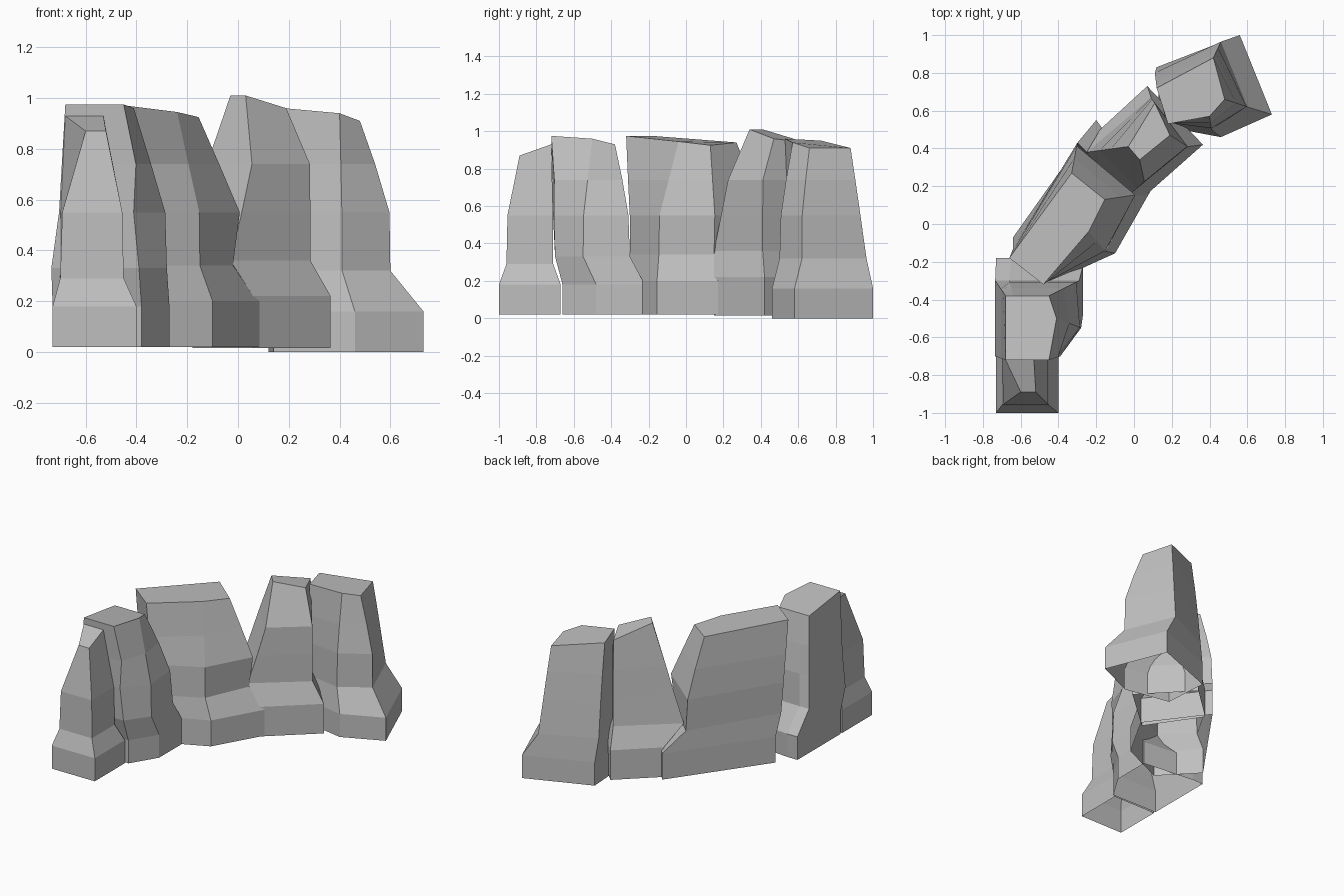
import bpy, bmesh
from mathutils import Vector

stone = bpy.data.materials.new("grey_stone")
stone.diffuse_color = (0.52, 0.52, 0.52, 1)


def rock(name, foot, waist, crown, z_base, z_foot, z_waist, bulge, nudge=()):
    """Open-bottomed faceted column: plinth, sloped shoulder, waist, tapering crown."""
    n = len(foot)
    foot = [Vector((x, y, z_base)) for x, y in foot]
    ledge = [Vector((p.x, p.y, z_foot)) for p in foot]
    waist = [Vector((x, y, z_waist)) for x, y in waist]
    crown = [Vector(p) for p in crown]
    rings = [foot, ledge, waist]
    # rings between waist and crown: height, how far each corner has moved in
    for z, *t in bulge:
        if len(t) == 1:
            t = t * n
        rings.append([Vector((*w.lerp(c, k).xy, z))
                      for w, c, k in zip(waist, crown, t)])
    rings.append(crown)
    # single corners pushed sideways: ring, corner, dx, dy
    for r, c, dx, dy in nudge:
        rings[r][c] += Vector((dx, dy, 0))

    bm = bmesh.new()
    loops = [[bm.verts.new(p) for p in ring] for ring in rings]
    for a, b in zip(loops, loops[1:]):
        for i in range(n):
            j = (i + 1) % n
            bm.faces.new((a[i], a[j], b[j], b[i]))
    bm.faces.new(loops[-1])
    mesh = bpy.data.meshes.new(name)
    bm.to_mesh(mesh)
    bm.free()
    mesh.materials.append(stone)
    bpy.context.collection.objects.link(bpy.data.objects.new(name, mesh))


# Small front spire
rock("front_rock",
     [(-.73, -1), (-.40, -1), (-.40, -.67), (-.73, -.67)],
     [(-.70, -.96), (-.45, -.96), (-.45, -.71), (-.70, -.71)],
     [(-.60, -.89, .87), (-.52, -.89, .87), (-.53, -.72, .93), (-.68, -.72, .93)],
     .02, .18, .29, [(.55, .08)])

# Second column with a chamfered right side
rock("second_rock",
     [(-.73, -.655), (-.38, -.66), (-.27, -.48), (-.27, -.22), (-.65, -.18), (-.73, -.18)],
     [(-.735, -.70), (-.39, -.70), (-.28, -.55), (-.29, -.30), (-.66, -.30), (-.735, -.30)],
     [(-.68, -.72, .975), (-.45, -.72, .975), (-.41, -.50, .96),
      (-.45, -.38, .93), (-.64, -.38, .93), (-.68, -.38, .93)],
     .02, .18, .33, [(.55, .55, .35, .05, .1, .1, .55),
                     (.74, .75, .2, .48, .5, .5, .75)])

# Long middle wall
rock("middle_rock",
     [(-.42, -.30), (-.10, -.155), (.085, .17), (-.20, .55), (-.64, -.07)],
     [(-.45, -.30), (-.15, -.145), (-.02, .15), (-.30, .43), (-.64, -.13)],
     [(-.48, -.32, .975), (-.24, -.04, .945), (-.155, .13, .925),
      (-.33, .27, .94), (-.66, -.18, .975)],
     .02, .2, .34, [(.55, .03, .03, -.2, .1, .35), (.74, .5, .5, .4, .5, .65)])

# Peaked column with a wide sloping face
rock("peaked_rock",
     [(.06, .15), (.365, .42), (.07, .73), (-.18, .50)],
     [(-.03, .15), (.285, .41), (.09, .67), (-.25, .38)],
     [(.03, .34, 1.01), (.19, .47, .96), (.11, .64, .94), (-.03, .41, 1.01)],
     .015, .22, .36, [(.55, .25, 0, .1, .3), (.74, .5, .02, .3, .58)],
     [(3, 0, .03, -.01), (4, 0, .055, -.02)])

# Rear end column
rock("rear_rock",
     [(.14, .52), (.46, .46), (.73, .58), (.56, 1), (.12, .83)],
     [(.17, .54), (.41, .50), (.60, .62), (.46, .965), (.11, .80)],
     [(.18, .53, .96), (.40, .57, .94), (.48, .66, .91),
      (.42, .88, .91), (.12, .72, .95)],
     0, .16, .32, [(.55, .2, .1, .03, .38, .3), (.74, .5, .5, .5, .7, .6)])
